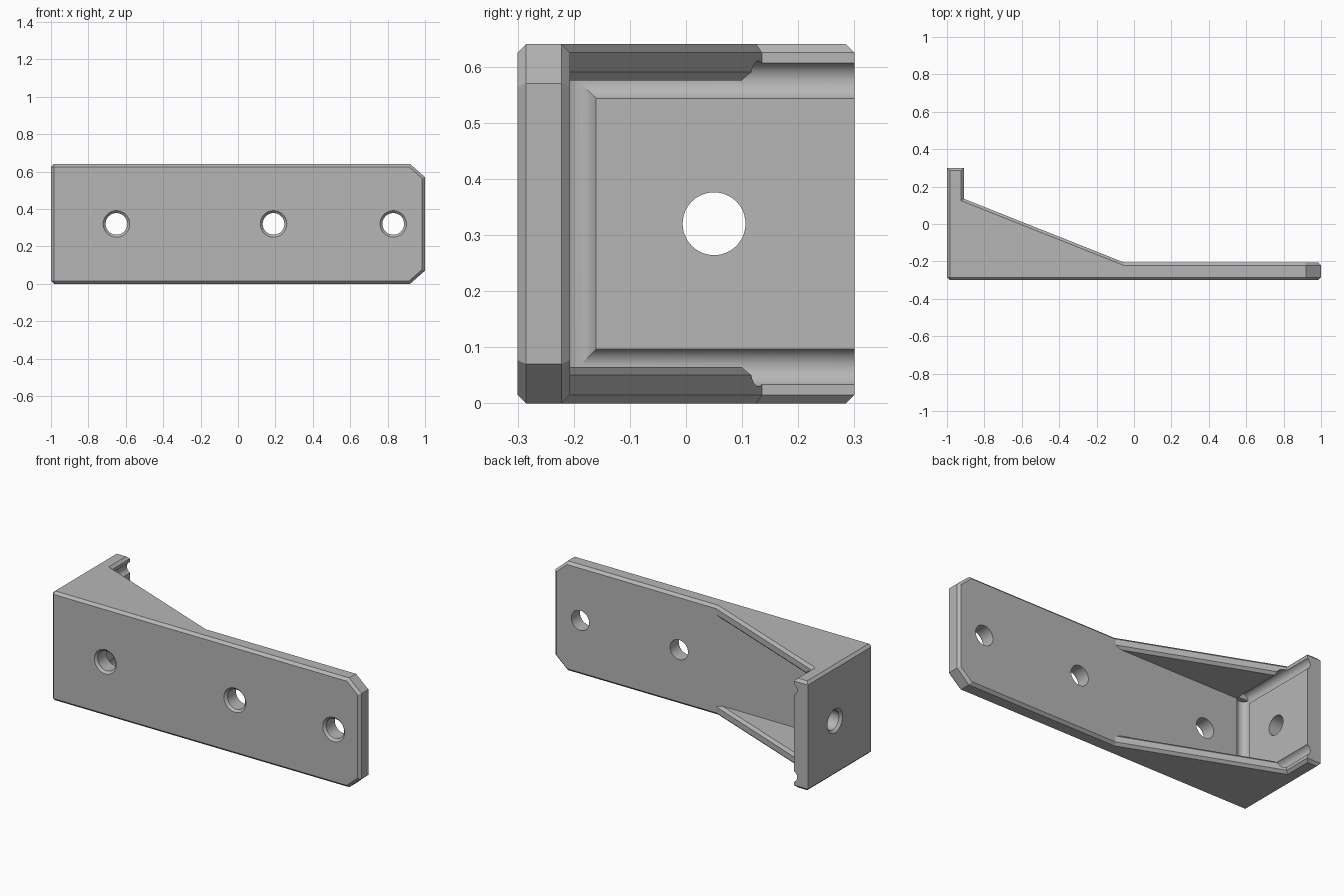
import bpy, bmesh, math
from mathutils import Vector, Matrix

cube = bpy.data.objects.get("Cube")
if cube:
    bpy.data.objects.remove(cube, do_unlink=True)

W, MID, H = 0.64, 0.32, 0.3          # bracket width, mid height, half depth
WALL, BACK, GUSSET = -0.91, -0.207, 0.065
CH = 0.015                           # edge chamfer

grey = bpy.data.materials.new("plain grey")
grey.use_nodes = True
grey.diffuse_color = (0.47, 0.47, 0.47, 1)
grey.node_tree.nodes["Principled BSDF"].inputs["Base Color"].default_value = grey.diffuse_color


def make(name, bm):
    bmesh.ops.recalc_face_normals(bm, faces=bm.faces)
    mesh = bpy.data.meshes.new(name)
    bm.to_mesh(mesh)
    bm.free()
    mesh.materials.append(grey)
    obj = bpy.data.objects.new(name, mesh)
    bpy.context.collection.objects.link(obj)
    return obj


def rod(name, start, end, r1, r2=None):
    """Round bar or cone between two points."""
    a, b = Vector(start), Vector(end)
    d = b - a
    turn = Vector((0, 0, 1)).rotation_difference(d).to_matrix().to_4x4()
    bm = bmesh.new()
    bmesh.ops.create_cone(bm, cap_ends=True, segments=48, radius1=r1,
                          radius2=r1 if r2 is None else r2, depth=d.length,
                          matrix=Matrix.Translation((a + b) / 2) @ turn)
    return make(name, bm)


def cut(body, cutter):
    cutter.hide_render = True
    mod = body.modifiers.new("cut", 'BOOLEAN')
    mod.operation, mod.solver, mod.object = 'DIFFERENCE', 'EXACT', cutter
    bpy.context.view_layer.objects.active = body
    bpy.ops.object.modifier_apply(modifier=mod.name)
    bpy.data.objects.remove(cutter, do_unlink=True)


# Three layers: gusset, open middle, gusset
points = {"a": (-1, -H), "b": (1, -H), "d": (1, BACK), "p": (-0.05, BACK),
          "c": (WALL, BACK), "s": (WALL, 0.135), "t": (WALL, H), "u": (-1, H)}
levels = (0, GUSSET, W - GUSSET, W)
bm = bmesh.new()
vert = {(k, i): bm.verts.new((x, y, z)) for k, (x, y) in points.items()
        for i, z in enumerate(levels) if k != "c" or i in (1, 2)}
for i, ring in enumerate(("abdpstu", "abdpcstu", "abdpstu")):
    for k, n in zip(ring, ring[1:] + ring[0]):
        bm.faces.new([vert[k, i], vert[n, i], vert[n, i + 1], vert[k, i + 1]])
for i, ring in enumerate(("abdpstu", "pcs", "pcs", "abdpstu")):
    bm.faces.new([vert[k, i] for k in ring])
bmesh.ops.recalc_face_normals(bm, faces=bm.faces)
bmesh.ops.dissolve_limit(bm, angle_limit=0.01, verts=bm.verts, edges=bm.edges)

# Clipped corners at the free end
for z, side in ((W - 0.07, 1), (0.07, -1)):
    res = bmesh.ops.bisect_plane(bm, geom=bm.verts[:] + bm.edges[:] + bm.faces[:],
                                 plane_co=(1, 0, z), plane_no=(0.66, 0, 0.75 * side), clear_outer=True)
    bmesh.ops.contextual_create(bm, geom=[e for e in res["geom_cut"] if isinstance(e, bmesh.types.BMEdge)])
bmesh.ops.recalc_face_normals(bm, faces=bm.faces)
bm.normal_update()


# Chamfer the outer edges and the gusset rims
def chamfered(e):
    if len(e.link_faces) != 2 or e.calc_face_angle_signed() < 0.3:
        return False
    a, b = e.verts[0].co, e.verts[1].co
    d, m = (b - a).normalized(), (a + b) / 2
    clip_corner = abs(d.y) > 0.98 and m.x > 0.8
    tip_edge = abs(d.z) > 0.9 and m.y > 0.2
    return not (clip_corner or tip_edge)


bmesh.ops.bevel(bm, geom=[e for e in bm.edges if chamfered(e)], offset=CH,
                offset_type='OFFSET', segments=1, affect='EDGES', clamp_overlap=False)
bracket = make("shelf_bracket", bm)

# Round relief grooves along the inside corners of the end wall
gx, r = WALL + 0.015, 0.035
for z in (GUSSET, W - GUSSET):
    cut(bracket, rod("groove_cutter", (gx, BACK + 0.01, z), (gx, 0.4, z), r))
cut(bracket, rod("corner_groove_cutter", (gx, BACK + 0.015, GUSSET - 0.004),
                 (gx, BACK + 0.015, W - GUSSET + 0.004), r))

# Screw holes with chamfered mouths on the outer faces
for x in (-0.65, 0.19, 0.83):
    cut(bracket, rod("hole_cutter", (x, -0.4, MID), (x, -0.1, MID), 0.058))
    cut(bracket, rod("mouth_cutter", (x, -H - 0.01, MID), (x, -H + 0.02, MID), 0.081, 0.051))
cut(bracket, rod("hole_cutter", (-1.1, 0.05, MID), (-0.8, 0.05, MID), 0.056))
cut(bracket, rod("mouth_cutter", (-1.01, 0.05, MID), (-0.98, 0.05, MID), 0.08, 0.05))

# Smooth only the round surfaces
bpy.ops.object.select_all(action='DESELECT')
bracket.select_set(True)
bpy.context.view_layer.objects.active = bracket
bpy.ops.object.shade_smooth_by_angle(angle=math.radians(14))
